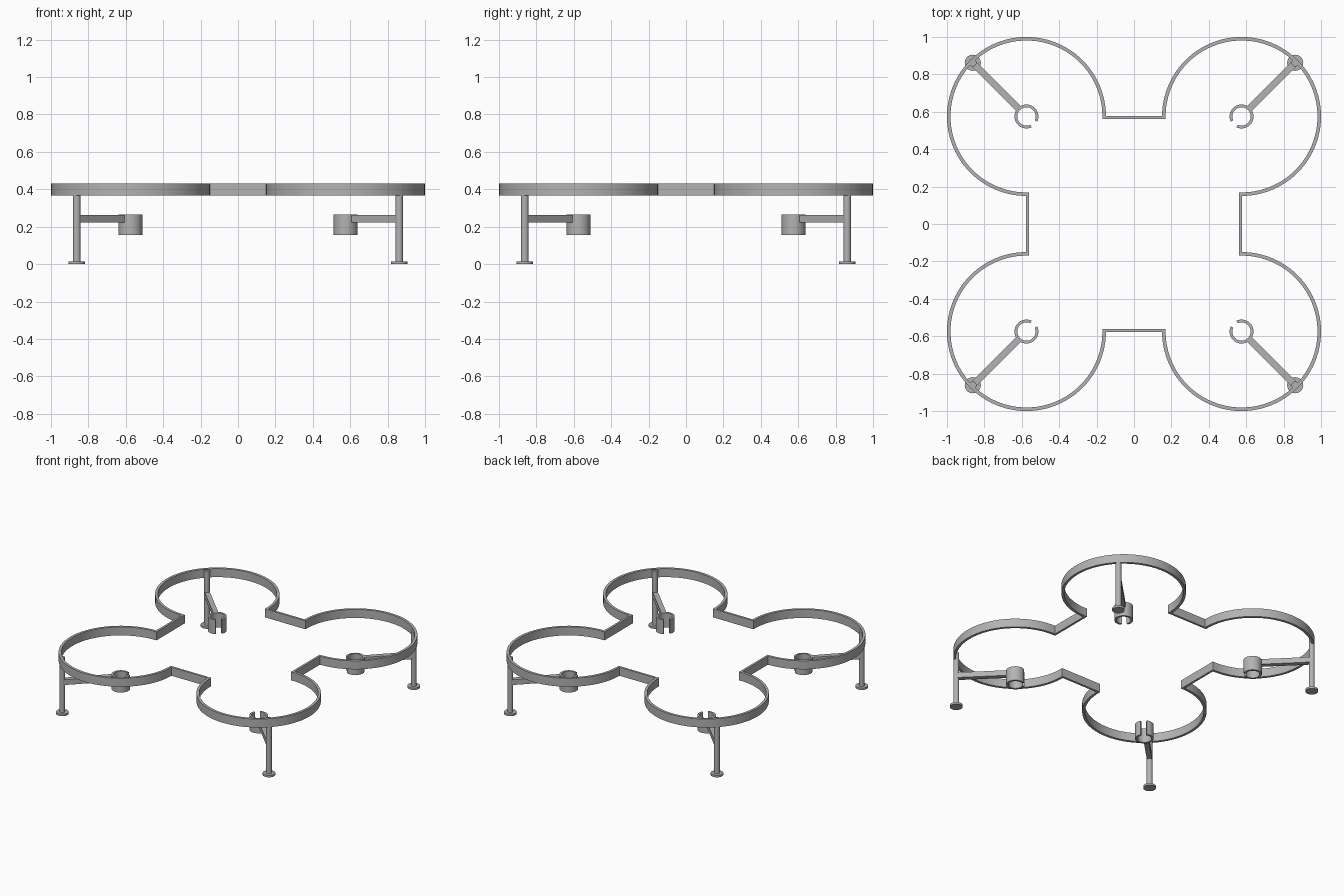
import bpy, bmesh, math
from mathutils import Vector

if "Cube" in bpy.data.objects:
    bpy.data.objects.remove(bpy.data.objects["Cube"])

grey = bpy.data.materials.new("plain_grey")
grey.diffuse_color = (0.45, 0.45, 0.45, 1)
grey.use_nodes = True
grey.node_tree.nodes["Principled BSDF"].inputs["Base Color"].default_value = grey.diffuse_color

C = 0.575      # ring centre offset in x and y
LEG = 0.862    # leg offset in x and y


def finish(bm, name):
    bmesh.ops.recalc_face_normals(bm, faces=bm.faces)
    me = bpy.data.meshes.new(name)
    bm.to_mesh(me)
    bm.free()
    me.materials.append(grey)
    ob = bpy.data.objects.new(name, me)
    bpy.context.collection.objects.link(ob)
    bpy.ops.object.select_all(action='DESELECT')
    ob.select_set(True)
    bpy.context.view_layer.objects.active = ob
    bpy.ops.object.shade_smooth_by_angle(angle=math.radians(30))
    return ob


def wall(name, outer, inner, z0, z1, closed):
    """Upright wall between two matching outlines."""
    bm = bmesh.new()
    rows = [[bm.verts.new((p[0], p[1], z)) for p in line]
            for line, z in ((outer, z0), (outer, z1), (inner, z1), (inner, z0))]
    n = len(outer)
    for i in range(n if closed else n - 1):
        j = (i + 1) % n
        for a in range(4):
            b = (a + 1) % 4
            bm.faces.new((rows[a][i], rows[a][j], rows[b][j], rows[b][i]))
    if not closed:
        for i in (0, n - 1):
            bm.faces.new([r[i] for r in rows])
    return finish(bm, name)


def cylinder(name, x, y, r, z0, z1):
    bm = bmesh.new()
    bmesh.ops.create_cone(bm, cap_ends=True, segments=40, radius1=r, radius2=r, depth=z1 - z0)
    bmesh.ops.translate(bm, verts=bm.verts, vec=(x, y, (z0 + z1) / 2))
    return finish(bm, name)


# Guard frame: four 270 degree arcs joined by short straight walls
def outline(r, straight):
    pts = []
    for k in range(4):
        a0 = math.radians(45 + 90 * k)
        cx, cy = C * math.copysign(1, math.cos(a0)), C * math.copysign(1, math.sin(a0))
        arc = [(cx + r * math.cos(a0 + math.radians(t)), cy + r * math.sin(a0 + math.radians(t)))
               for t in [-135 + 270 * i / 72 for i in range(73)]]
        # move the arc ends onto the straight wall line
        for i in (0, -1):
            x, y = arc[i]
            if abs(x) < abs(y):
                arc[i] = (x, math.copysign(straight, y))
            else:
                arc[i] = (math.copysign(straight, x), y)
        pts += arc
    return pts


wall("guard_frame", outline(0.425, 0.578), outline(0.406, 0.562), 0.367, 0.431, True)

# Leg, foot, arm and slotted motor holder at each corner
for sx, sy, side in ((1, 1, "back_right"), (-1, 1, "back_left"),
                     (-1, -1, "front_left"), (1, -1, "front_right")):
    ang = math.atan2(sy, sx)
    d = Vector((math.cos(ang), math.sin(ang)))
    n = Vector((-d.y, d.x))
    hub = Vector((sx * C, sy * C))
    leg = Vector((sx * LEG, sy * LEG))
    cylinder("leg_" + side, leg.x, leg.y, 0.02, 0.01, 0.425)
    cylinder("foot_" + side, leg.x, leg.y, 0.043, 0, 0.015)
    # arm
    ends = [hub + d * 0.058, leg]
    wall("arm_" + side, [p + n * 0.018 for p in ends], [p - n * 0.018 for p in ends],
         0.222, 0.262, False)
    # C-shaped holder, slot facing the model centre
    gap = math.radians(20)
    ts = [ang - math.pi + gap + (2 * math.pi - 2 * gap) * i / 48 for i in range(49)]
    ring = [[hub + Vector((math.cos(t), math.sin(t))) * r for t in ts] for r in (0.064, 0.049)]
    wall("motor_holder_" + side, ring[0], ring[1], 0.155, 0.264, False)
